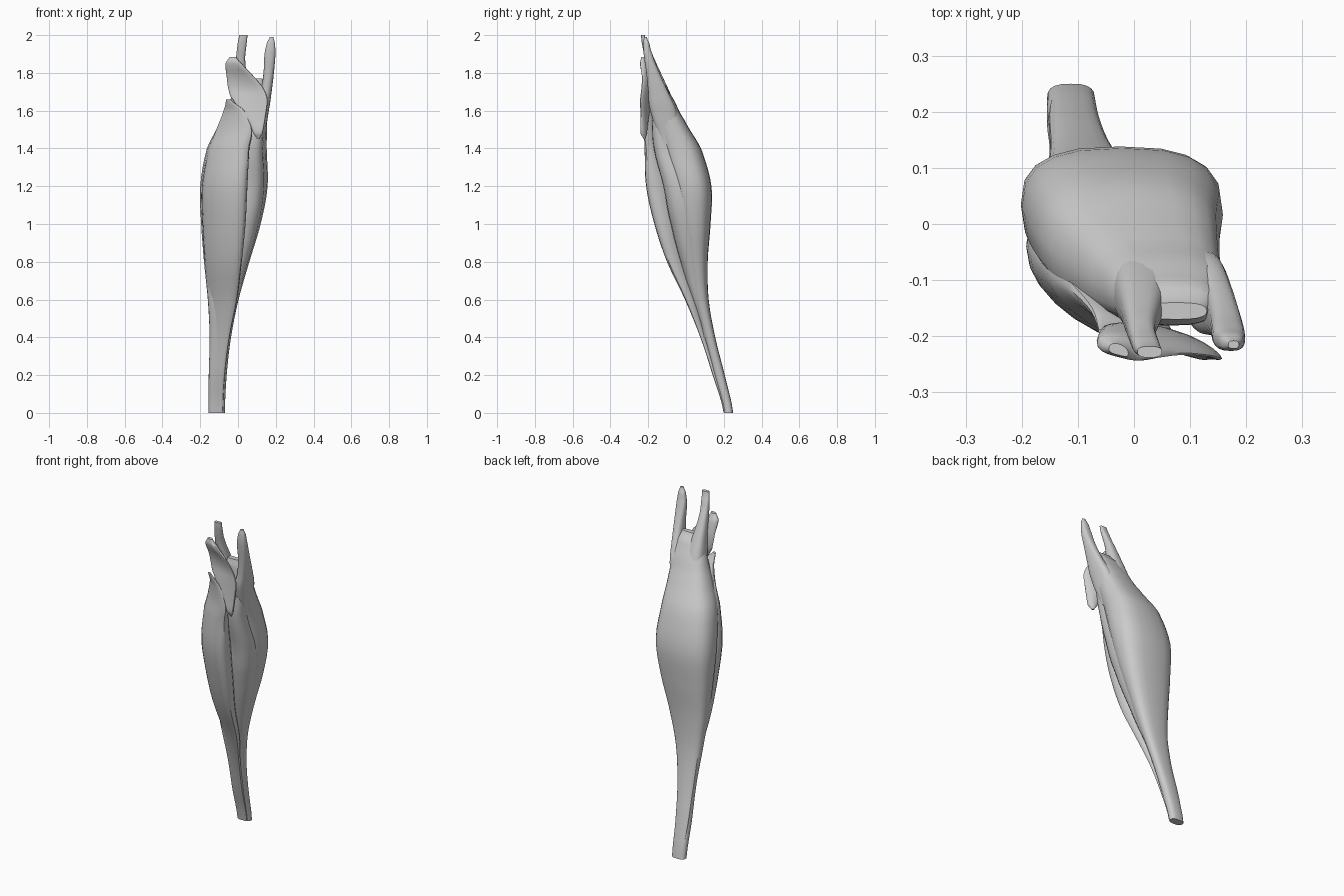
import bpy
import bmesh
import math
from mathutils import Vector

cube = bpy.data.objects.get("Cube")
if cube:
    bpy.data.objects.remove(cube, do_unlink=True)

SIDES = 20
STEPS = 4

grey = bpy.data.materials.new("muscle grey")
grey.use_nodes = True
colour = (0.6, 0.6, 0.6, 1)
grey.diffuse_color = colour
grey.node_tree.nodes["Principled BSDF"].inputs["Base Color"].default_value = colour


def catmull(a, b, c, d, t):
    """Smooth value between b and c."""
    return 0.5 * (2 * b + (c - a) * t
                  + (2 * a - 5 * b + 4 * c - d) * t * t
                  + (3 * b - a - 3 * c + d) * t ** 3)


def refine(sections):
    """Insert smoothly interpolated sections between the given ones."""
    rows = [Vector(s) for s in sections]
    padded = [rows[0]] + rows + [rows[-1]]
    result = []
    for i in range(len(rows) - 1):
        group = padded[i:i + 4]
        for step in range(STEPS):
            t = step / STEPS
            row = [catmull(*values, t) for values in zip(*group)]
            row[0] = rows[i][0] + (rows[i + 1][0] - rows[i][0]) * t
            result.append(row)
    result.append(list(rows[-1]))
    return result


def soften(value, power):
    return math.copysign(abs(value) ** power, value)


def loft(name, sections, power=0.85, slant=0.0, bow=0.0):
    """Skin rounded cross-sections given as (z, left x, right x, front y, back y).
    slant shears each section in y along x, bow curves it in y."""
    bm = bmesh.new()
    rings = []
    for z, x0, x1, y0, y1 in refine(sections):
        ring = []
        for k in range(SIDES):
            angle = math.tau * k / SIDES
            u = soften(math.cos(angle), power)
            v = soften(math.sin(angle), power)
            x = (x0 + x1) / 2 + u * (x1 - x0) / 2
            y = (y0 + y1) / 2 + v * (y1 - y0) / 2
            y += slant * u * (x1 - x0) + bow * (u * u - 0.5) * (x1 - x0)
            ring.append(bm.verts.new((x, y, z)))
        rings.append(ring)
    for low, high in zip(rings, rings[1:]):
        for k in range(SIDES):
            n = (k + 1) % SIDES
            bm.faces.new((low[k], low[n], high[n], high[k]))
    bm.faces.new(list(reversed(rings[0])))
    bm.faces.new(rings[-1])
    bmesh.ops.recalc_face_normals(bm, faces=bm.faces)
    mesh = bpy.data.meshes.new(name)
    bm.to_mesh(mesh)
    bm.free()
    mesh.materials.append(grey)
    obj = bpy.data.objects.new(name, mesh)
    bpy.context.collection.objects.link(obj)
    bpy.ops.object.select_all(action="DESELECT")
    obj.select_set(True)
    bpy.context.view_layer.objects.active = obj
    bpy.ops.object.shade_smooth_by_angle(angle=math.radians(40))


# Broad rear belly running down into the lower tendon
loft("rear_belly", [
    (0, -.155, -.07, .2, .25),
    (.2, -.155, -.06, .147, .205),
    (.4, -.15, -.037, .095, .155),
    (.6, -.16, .003, .04, .12),
    (.8, -.18, .06, 0, .115),
    (1, -.195, .12, -.04, .13),
    (1.2, -.2, .157, -.08, .135),
    (1.4, -.165, .152, -.135, .08),
    (1.55, -.09, .155, -.17, -.008),
    (1.65, -.045, .16, -.18, -.06),
    (1.73, -.01, .145, -.18, -.105),
    (1.77, .02, .13, -.17, -.14),
], power=0.75)

# Front belly, set diagonally and tapering to a thin tip at the top
loft("front_belly", [
    (.01, -.145, -.08, .205, .235),
    (.2, -.152, -.07, .15, .19),
    (.4, -.15, -.045, .09, .13),
    (.6, -.157, -.005, .012, .085),
    (.8, -.175, .02, -.08, .03),
    (1, -.187, .04, -.145, 0),
    (1.2, -.19, .05, -.188, -.03),
    (1.4, -.155, .06, -.195, -.085),
    (1.5, -.115, .075, -.196, -.13),
    (1.6, -.077, .035, -.2, -.165),
    (1.66, -.063, -.04, -.205, -.19),
], power=0.9, slant=-0.25)

# Inner belly filling the groove between the other two
loft("inner_belly", [
    (.4, -.1, -.045, .09, .14),
    (.7, -.08, .025, 0, .1),
    (1, -.05, .11, -.08, .08),
    (1.2, 0, .14, -.12, .05),
    (1.4, .02, .132, -.17, -.05),
    (1.55, .05, .14, -.18, -.1),
])

# Curled sheet leaning across the top of the front
loft("upper_flap", [
    (1.45, .1, .115, -.225, -.215),
    (1.48, .08, .13, -.24, -.21),
    (1.55, .05, .143, -.235, -.205),
    (1.66, -.03, .157, -.222, -.194),
    (1.72, -.052, .135, -.214, -.19),
    (1.78, -.06, .085, -.22, -.19),
    (1.85, -.066, .02, -.24, -.2),
    (1.885, -.045, -.01, -.235, -.215),
], slant=-0.13, bow=-0.08)

# Two upper tendons
loft("left_tendon", [
    (1.42, .1, .135, -.13, -.04),
    (1.6, .09, .163, -.19, -.05),
    (1.7, .12, .178, -.2, -.095),
    (1.8, .135, .19, -.21, -.14),
    (1.9, .14, .198, -.224, -.178),
    (1.96, .153, .195, -.226, -.195),
    (1.99, .168, .187, -.222, -.208),
], power=0.75)
loft("middle_tendon", [
    (1.5, -.05, .07, -.15, -.02),
    (1.65, -.038, .065, -.18, -.065),
    (1.75, -.025, .052, -.19, -.11),
    (1.87, -.012, .038, -.215, -.165),
    (1.95, -.003, .045, -.232, -.2),
    (2, .006, .05, -.238, -.218),
], power=0.75)
